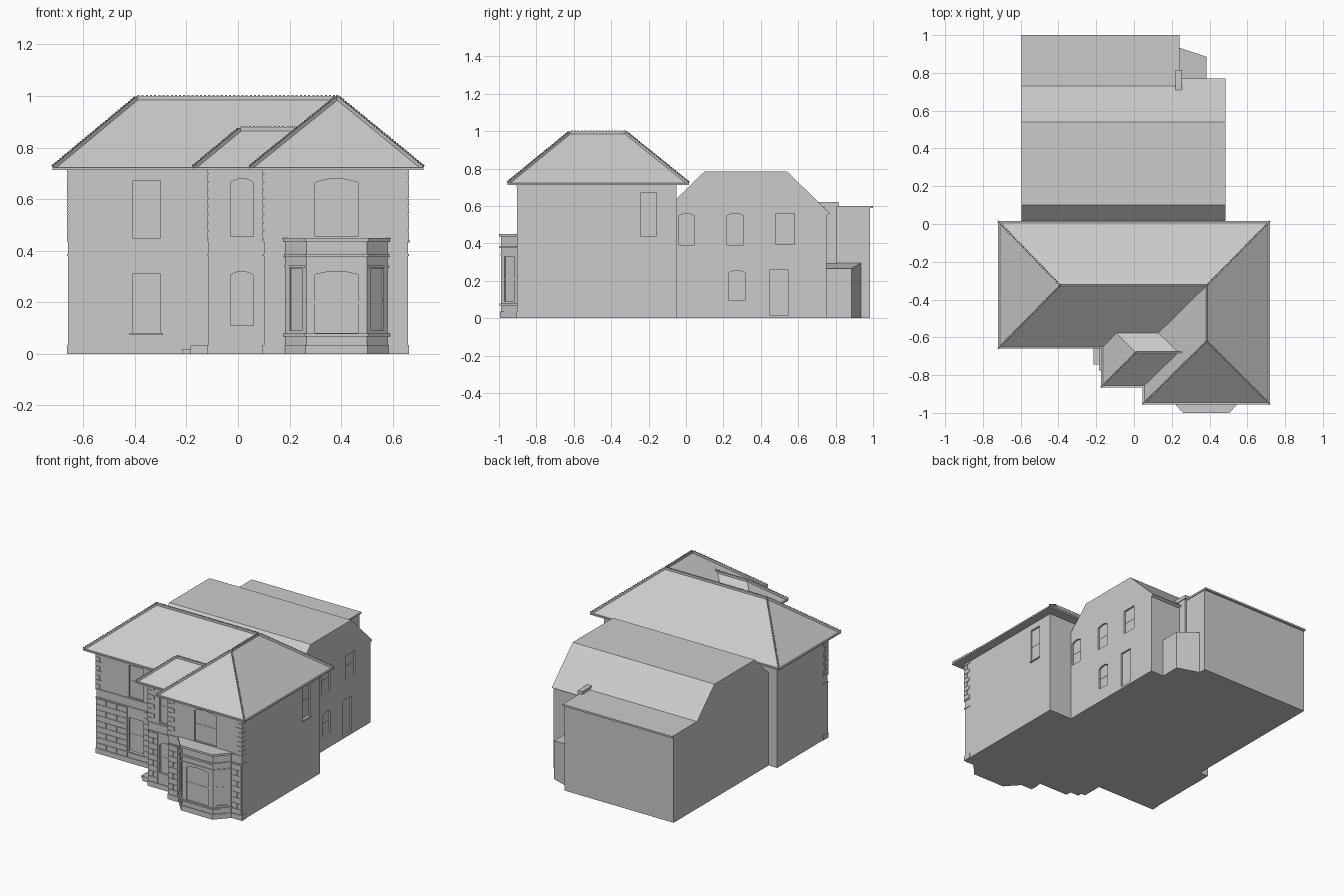
import bpy, bmesh
from math import atan2, degrees, radians, sin, pi
from mathutils import Matrix, Vector

cube = bpy.data.objects.get("Cube")
if cube:
    bpy.data.objects.remove(cube, do_unlink=True)

grey = bpy.data.materials.new("stone grey")
grey.use_nodes = True
grey.diffuse_color = (0.6, 0.6, 0.6, 1)
grey.node_tree.nodes["Principled BSDF"].inputs["Base Color"].default_value = (0.6, 0.6, 0.6, 1)


def make(name, bm):
    bmesh.ops.recalc_face_normals(bm, faces=bm.faces)
    mesh = bpy.data.meshes.new(name)
    bm.to_mesh(mesh)
    bm.free()
    mesh.materials.append(grey)
    ob = bpy.data.objects.new(name, mesh)
    bpy.context.collection.objects.link(ob)
    return ob


def add_box(bm, x0, x1, y0, y1, z0, z1, m=Matrix()):
    place = Matrix.Translation(((x0 + x1) / 2, (y0 + y1) / 2, (z0 + z1) / 2))
    size = Matrix.Diagonal((x1 - x0, y1 - y0, z1 - z0, 1))
    bmesh.ops.create_cube(bm, size=1, matrix=m @ place @ size)


def add_prism(bm, points, shift):
    face = bm.faces.new([bm.verts.new(p) for p in points])
    new = bmesh.ops.extrude_face_region(bm, geom=[face])["geom"]
    verts = [v for v in new if isinstance(v, bmesh.types.BMVert)]
    bmesh.ops.translate(bm, verts=verts, vec=shift)


def box(name, *size):
    bm = bmesh.new()
    add_box(bm, *size)
    return make(name, bm)


def slab(name, plan, z0, z1):
    bm = bmesh.new()
    add_prism(bm, [(x, y, z0) for x, y in plan], (0, 0, z1 - z0))
    return make(name, bm)


def outline(w, z0, z1, rise):
    """Window outline in its own plane, with a shallow arch if rise is set."""
    pts = [(-w / 2, z0), (w / 2, z0)]
    if not rise:
        return pts + [(w / 2, z1), (-w / 2, z1)]
    arch = [(w / 2 - w * i / 8, z1 - rise + rise * sin(pi * i / 8)) for i in range(9)]
    return pts + arch


def windows(body, prefix, items, depth=0.02):
    """Cut openings in a wall and fill each with a framed sash."""
    cut, panes = bmesh.new(), bmesh.new()
    for x, y, turn, w, z0, z1, rise, sash in items:
        m = Matrix.Translation((x, y, 0)) @ Matrix.Rotation(radians(turn), 4, 'Z')
        pts = outline(w, z0, z1, rise)
        add_prism(cut, [m @ Vector((u, -0.02, z)) for u, z in pts],
                  m.to_3x3() @ Vector((0, 0.02 + depth, 0)))
        face = panes.faces.new([panes.verts.new(m @ Vector((u, depth - 0.008, z)))
                                for u, z in pts])
        bmesh.ops.inset_region(panes, faces=[face], thickness=0.009, depth=-0.006)
        if sash:
            mid = (z0 + z1) / 2
            add_box(panes, -w / 2, w / 2, depth - 0.01, depth, mid - 0.005, mid + 0.005, m)
    cutter = make(prefix + "_cutter", cut)
    mod = body.modifiers.new("openings", 'BOOLEAN')
    mod.operation, mod.solver, mod.object = 'DIFFERENCE', 'EXACT', cutter
    bpy.context.view_layer.objects.active = body
    bpy.ops.object.modifier_apply(modifier=mod.name)
    bpy.data.objects.remove(cutter, do_unlink=True)
    make(prefix + "_sashes", panes)


# Main house walls: three stepped fronts
wings = [(-0.66, -0.115, -0.60), (-0.115, 0.10, -0.81), (0.10, 0.66, -0.90)]
plan = [(0.66, -0.05), (-0.66, -0.05)]
for x0, x1, y in wings:
    plan += [(x0, y), (x1, y)]
house = slab("main_walls", plan, 0, 0.715)
windows(house, "main_window", [
    (-0.355, -0.60, 0, 0.11, 0.45, 0.67, 0, True),
    (-0.355, -0.60, 0, 0.11, 0.08, 0.31, 0, True),
    (0.015, -0.81, 0, 0.09, 0.455, 0.68, 0.015, True),
    (0.015, -0.81, 0, 0.09, 0.11, 0.32, 0.015, True),
    (0.382, -0.90, 0, 0.165, 0.455, 0.68, 0.015, True),
    (0.66, -0.20, 90, 0.085, 0.44, 0.67, 0, True),
    (-0.115, -0.70, -90, 0.09, 0.035, 0.34, 0, False)])
box("lower_window_sill", -0.42, -0.29, -0.61, -0.59, 0.072, 0.08)
box("side_window_sill", 0.65, 0.667, -0.245, -0.155, 0.432, 0.44)

# Plinth, belt course and frieze across each front
trim = bmesh.new()
for x0, x1, y in wings:
    for z0, z1 in [(0, 0.035), (0.38, 0.387), (0.436, 0.445), (0.70, 0.712)]:
        add_box(trim, x0 - 0.004, x1 + 0.004, y - 0.005, y + 0.05, z0, z1)
make("front_bands", trim)

# Ashlar blocks on the lower storey, laid around the openings
blocks = bmesh.new()
spans = [(-0.66, -0.42, -0.60), (-0.29, -0.115, -0.60), (-0.115, -0.04, -0.81),
         (0.07, 0.10, -0.81), (0.10, 0.175, -0.90), (0.59, 0.66, -0.90)]
rows, step = 9, 0.038
for x0, x1, y in spans:
    for r in range(rows):
        z = 0.038 + r * step
        edge, course = x0, 0.04 if r % 2 else 0.08
        while edge < x1 - 0.005:
            end = min(edge + course, x1)
            add_box(blocks, edge, end - 0.003, y - 0.004, y + 0.003, z, z + step - 0.004)
            edge, course = end, 0.08
make("ashlar_blocks", blocks)

# Alternating quoins on the upper corners
quoins = bmesh.new()
for x0, x1, y in wings:
    for r in range(8):
        z, w = 0.447 + r * 0.0315, 0.045 if r % 2 else 0.028
        add_box(quoins, x0 - 0.004, x0 + w, y - 0.004, y + 0.073 - w, z, z + 0.028)
        if x1 == 0.66:
            add_box(quoins, x1 - w, x1 + 0.004, y - 0.004, y + 0.073 - w, z, z + 0.028)
make("corner_quoins", quoins)

# Hipped roof with its front wing
EAVE, PEAK = 0.718, 0.988
corners = [(-0.715, 0.01), (0.715, 0.01), (0.715, -0.95),
           (0.05, -0.95), (0.05, -0.655), (-0.715, -0.655)]
ridge = [(-0.39, -0.325), (0.385, -0.325), (0.385, -0.62)]


def roof(name, low, high, top, faces, lines):
    pts = [Vector((x, y, EAVE)) for x, y in low] + [Vector((x, y, top)) for x, y in high]
    bm = bmesh.new()
    verts = [bm.verts.new(p) for p in pts]
    for f in faces:
        bm.faces.new([verts[i] for i in f])
    make(name, bm)
    # Crested tiles along ridges and hips
    tiles = bmesh.new()
    for i, j in lines:
        d = pts[j] - pts[i]
        m = Matrix.Translation(pts[i]) @ d.to_track_quat('X', 'Z').to_matrix().to_4x4()
        add_box(tiles, 0, d.length, -0.004, 0.004, -0.004, 0.011, m)
        n = int(d.length / 0.016)
        for k in range(n):
            s = d.length * k / n
            add_box(tiles, s, s + 0.008, -0.004, 0.004, 0.009, 0.016, m)
    make(name + "_ridge_tiles", tiles)


roof("main_roof", corners, ridge, PEAK,
     [(0, 1, 7, 6), (1, 2, 8, 7), (2, 3, 8), (3, 4, 7, 8), (4, 5, 6, 7), (5, 0, 6),
      (5, 4, 3, 2, 1, 0)],
     [(0, 6), (1, 7), (2, 8), (3, 8), (5, 6), (6, 7), (7, 8)])
roof("middle_roof", [(-0.17, -0.86), (0.3, -0.86), (0.3, -0.5), (-0.17, -0.5)],
     [(0.01, -0.68), (0.3, -0.68)], 0.867,
     [(0, 1, 5, 4), (1, 2, 5), (2, 3, 4, 5), (3, 0, 4), (3, 2, 1, 0)], [(0, 4), (4, 5)])
slab("eaves_gutter", [(-0.72, 0.015), (0.72, 0.015), (0.72, -0.955), (0.045, -0.955),
                      (0.045, -0.865), (-0.175, -0.865), (-0.175, -0.66), (-0.72, -0.66)],
     0.712, 0.722)


# Bay window with plinth, sill and cornices
def bay_plan(out):
    return [(0.185 - out, -0.89), (0.185 - out, -0.902), (0.265 - out / 2, -0.988 - out),
            (0.50 + out / 2, -0.988 - out), (0.58 + out, -0.902), (0.58 + out, -0.89)]


bay = slab("bay_walls", bay_plan(0), 0, 0.44)
slant = degrees(atan2(0.086, 0.08))
windows(bay, "bay_window", [
    (0.382, -0.988, 0, 0.165, 0.08, 0.32, 0.012, True),
    (0.225, -0.945, -slant, 0.07, 0.09, 0.33, 0, True),
    (0.54, -0.945, slant, 0.07, 0.09, 0.33, 0, True)], 0.015)
for name, z0, z1, out in [("bay_plinth", 0, 0.035, 0.006), ("bay_sill", 0.068, 0.078, 0.009),
                          ("bay_lintel", 0.335, 0.342, 0.005),
                          ("bay_moulding", 0.375, 0.387, 0.008),
                          ("bay_cornice", 0.436, 0.45, 0.012)]:
    slab(name, bay_plan(out), z0, z1)

# Entrance steps
box("lower_step", -0.215, -0.11, -0.745, -0.60, 0, 0.018)
box("upper_step", -0.185, -0.11, -0.775, -0.60, 0, 0.033)

# Rear extension with a flat-topped pitched roof
profile = [(-0.1, 0), (-0.1, 0.59), (0.10, 0.785), (0.54, 0.785),
           (0.77, 0.56), (0.75, 0.55), (0.75, 0)]
bm = bmesh.new()
add_prism(bm, [(-0.595, y, z) for y, z in profile], (1.08, 0, 0))
extension = make("rear_extension", bm)
windows(extension, "extension_window", [
    (0.485, 0.004, 90, 0.085, 0.39, 0.56, 0.012, True),
    (0.485, 0.263, 90, 0.09, 0.39, 0.56, 0.012, True),
    (0.485, 0.53, 90, 0.10, 0.395, 0.56, 0, True),
    (0.485, 0.272, 90, 0.085, 0.095, 0.255, 0.012, True),
    (0.485, 0.497, 90, 0.095, 0.015, 0.26, 0, False)])

# Flat-roofed rear block, pier and lean-to
box("rear_block", -0.595, 0.235, 0.74, 0.985, 0, 0.59)
box("rear_flat_roof", -0.595, 0.24, 0.73, 1.0, 0.588, 0.60)
box("chimney_pier", 0.23, 0.25, 0.74, 0.805, 0, 0.605)
box("chimney_cap", 0.22, 0.255, 0.705, 0.815, 0.595, 0.62)
lean = slab("lean_to", [(0.23, 0.745), (0.385, 0.745), (0.385, 0.885), (0.23, 0.937)], 0, 0.295)
for v in lean.data.vertices:
    if v.co.x > 0.3 and v.co.z > 0.2:
        v.co.z = 0.265
